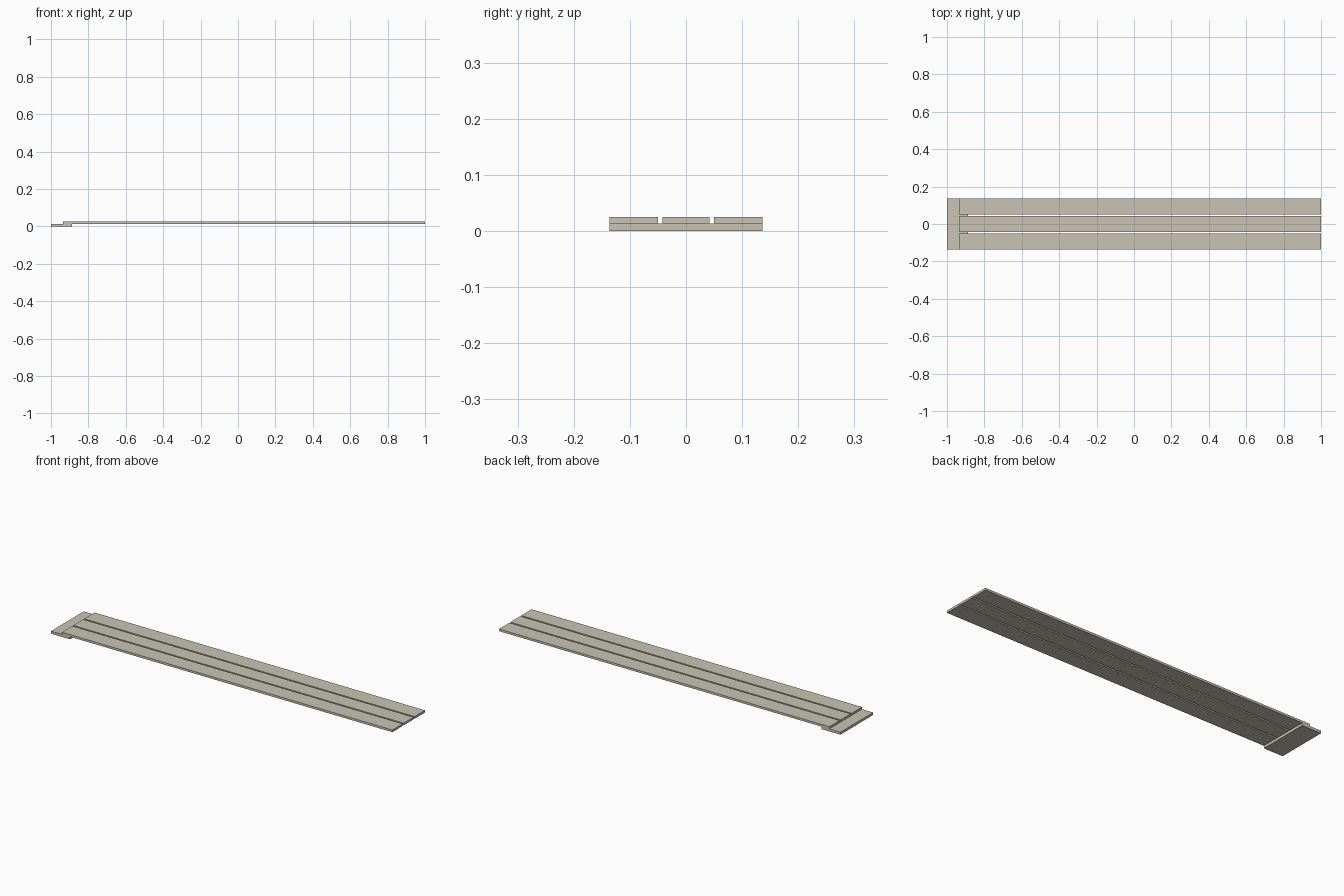
import bpy, bmesh
from mathutils import Vector

if "Cube" in bpy.data.objects:
    bpy.data.objects.remove(bpy.data.objects["Cube"])

mat = bpy.data.materials.new("warm_grey")
mat.diffuse_color = (0.58, 0.55, 0.46, 1)
mat.use_nodes = True
mat.node_tree.nodes["Principled BSDF"].inputs["Base Color"].default_value = mat.diffuse_color


def box(name, lo, hi):
    lo, hi = Vector(lo), Vector(hi)
    mesh = bpy.data.meshes.new(name)
    bm = bmesh.new()
    bmesh.ops.create_cube(bm, size=1)
    bmesh.ops.scale(bm, vec=hi - lo, verts=bm.verts)
    bmesh.ops.translate(bm, vec=(lo + hi) / 2, verts=bm.verts)
    bm.to_mesh(mesh)
    bm.free()
    mesh.materials.append(mat)
    obj = bpy.data.objects.new(name, mesh)
    bpy.context.collection.objects.link(obj)
    return obj


# Cross batten under one end
box("end_batten", (-1, -0.1365, 0), (-0.888, 0.1365, 0.0135))

# Three long boards resting on the batten
boards = {"front_board": (-0.1365, -0.05),
          "middle_board": (-0.0415, 0.0415),
          "back_board": (0.05, 0.1365)}
for name, (y0, y1) in boards.items():
    box(name, (-0.935, y0, 0.0135), (1, y1, 0.025))
